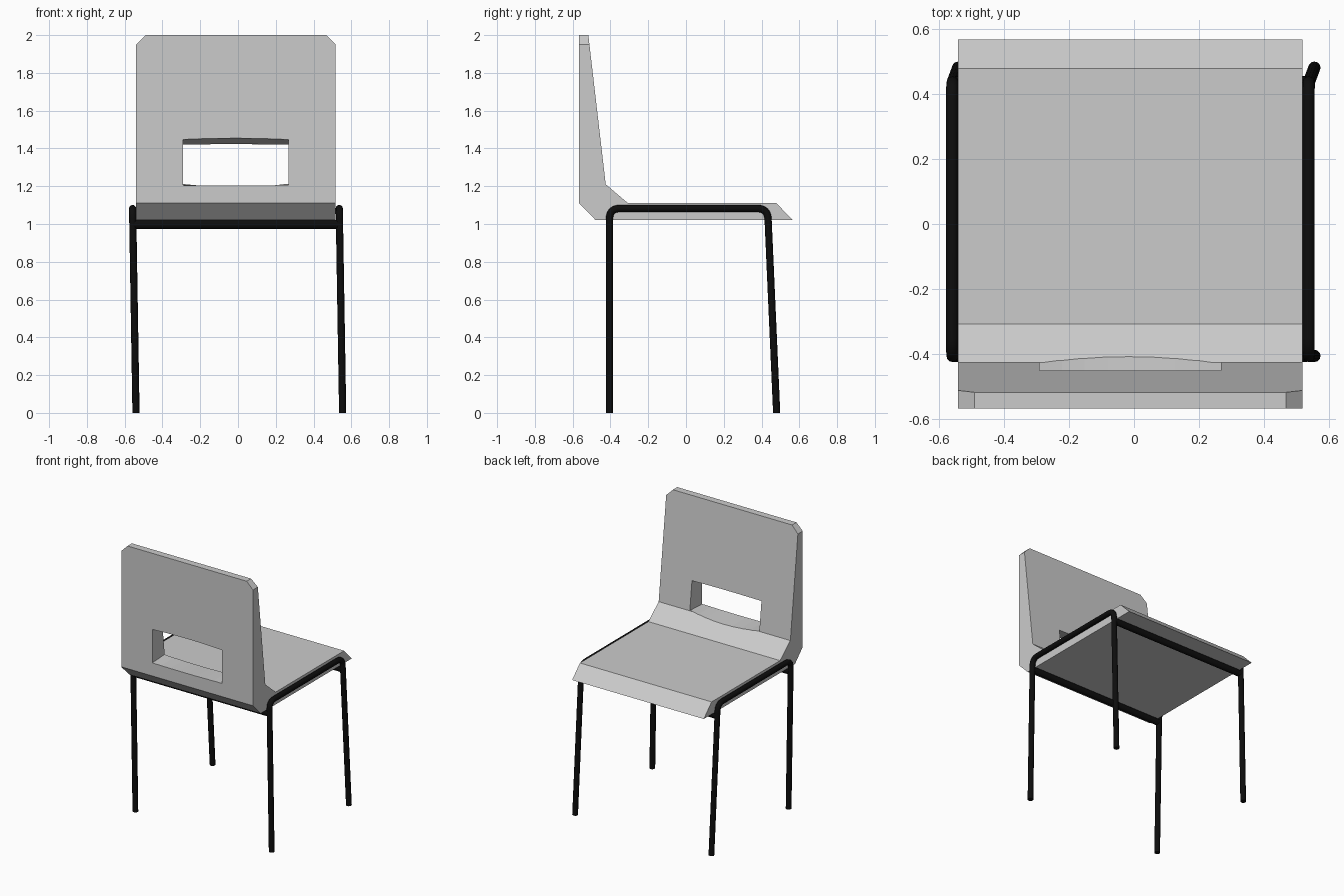
import bpy, bmesh, math
from mathutils import Vector

if "Cube" in bpy.data.objects:
    bpy.data.objects.remove(bpy.data.objects["Cube"])

black = bpy.data.materials.new("black_metal")
black.diffuse_color = (0.004, 0.004, 0.004, 1)
black.use_nodes = True
black.node_tree.nodes["Principled BSDF"].inputs["Base Color"].default_value = black.diffuse_color


def mesh_object(name, bm):
    bmesh.ops.recalc_face_normals(bm, faces=bm.faces)
    me = bpy.data.meshes.new(name)
    bm.to_mesh(me)
    bm.free()
    ob = bpy.data.objects.new(name, me)
    bpy.context.collection.objects.link(ob)
    return ob


def loft(bm, a, b):
    """Close two matching rings of points into a solid."""
    va, vb = [bm.verts.new(p) for p in a], [bm.verts.new(p) for p in b]
    bm.faces.new(va)
    bm.faces.new(vb[::-1])
    n = len(va)
    for i in range(n):
        bm.faces.new((va[i], vb[i], vb[(i + 1) % n], va[(i + 1) % n]))


def tube(name, points, radius, sides_res=4):
    cu = bpy.data.curves.new(name, 'CURVE')
    cu.dimensions = '3D'
    cu.bevel_depth = radius
    cu.bevel_resolution = sides_res
    cu.use_fill_caps = True
    sp = cu.splines.new('POLY')
    sp.points.add(len(points) - 1)
    for p, co in zip(sp.points, points):
        p.co = (*co, 1)
    ob = bpy.data.objects.new(name, cu)
    bpy.context.collection.objects.link(ob)
    bpy.ops.object.select_all(action='DESELECT')
    ob.select_set(True)
    bpy.context.view_layer.objects.active = ob
    bpy.ops.object.convert(target='MESH')
    bpy.ops.object.shade_smooth_by_angle(angle=math.radians(40))
    ob = bpy.context.object
    ob.data.materials.clear()
    ob.data.materials.append(black)
    return ob


def rounded(points, r, steps=6):
    """Replace the inner corners of a path with smooth bends."""
    pts = [Vector(p) for p in points]
    out = [pts[0]]
    for a, b, c in zip(pts, pts[1:], pts[2:]):
        p, q = b + (a - b).normalized() * r, b + (c - b).normalized() * r
        for i in range(steps + 1):
            t = i / steps
            out.append(p * (1 - t) ** 2 + b * 2 * t * (1 - t) + q * t * t)
    return out + [pts[-1]]


# Seat and backrest: one side profile extruded across the width
X0, X1 = -0.54, 0.517
profile = [(-0.567, 2.0), (-0.517, 2.0), (-0.425, 1.21), (-0.307, 1.11),
           (0.478, 1.11), (0.567, 1.02), (-0.478, 1.02), (-0.567, 1.11)]
bm = bmesh.new()
loft(bm, [(X0, y, z) for y, z in profile], [(X1, y, z) for y, z in profile])
corners = [e for e in bm.edges
           if all(v.co.z > 1.99 for v in e.verts)
           and abs(e.verts[0].co.x - e.verts[1].co.x) < 1e-4]
bmesh.ops.bevel(bm, geom=corners, offset=0.05, segments=1, affect='EDGES')
shell = mesh_object("seat_and_backrest", bm)

# Hand hole: slightly bowed slot that narrows through the backrest
def slot(y, z_low, dip, z_high, bow):
    xs = [-0.012 + 0.279 * i / 4 for i in range(-4, 5)]
    arch = [1 - (i / 4) ** 2 for i in range(-4, 5)]
    low = [(x, y, z_low - dip * k) for x, k in zip(xs, arch)]
    high = [(x, y, z_high + bow * k) for x, k in zip(xs, arch)]
    return low + high[::-1]

bm = bmesh.new()
loft(bm, slot(-0.60, 1.204, 0.0, 1.455, 0.008), slot(-0.38, 1.214, 0.02, 1.404, 0.0))
cutter = mesh_object("hand_hole_cutter", bm)
cutter.hide_render = True
cutter.hide_set(True)
mod = shell.modifiers.new("hand_hole", 'BOOLEAN')
mod.operation = 'DIFFERENCE'
mod.solver = 'EXACT'
mod.object = cutter

# Side frames: bent tube forming a front leg, seat rail and rear leg
for side, x in (("left", -0.558), ("right", 0.536)):
    path = rounded([(x + 0.018, -0.405, 0.0), (x, -0.405, 1.082),
                    (x, 0.432, 1.082), (x + 0.018, 0.48, 0.0)], 0.055)
    tube(side + "_leg_frame", path, 0.019)

# Cross bars under the seat, taller than they are deep
for name, y in (("front_cross_bar", -0.405), ("rear_cross_bar", 0.436)):
    bar = tube(name, [(X0 - 0.01, 0, 0), (X1 + 0.015, 0, 0)], 0.019)
    bar.scale.z = 1.25
    bar.location = (0, y, 0.998)
